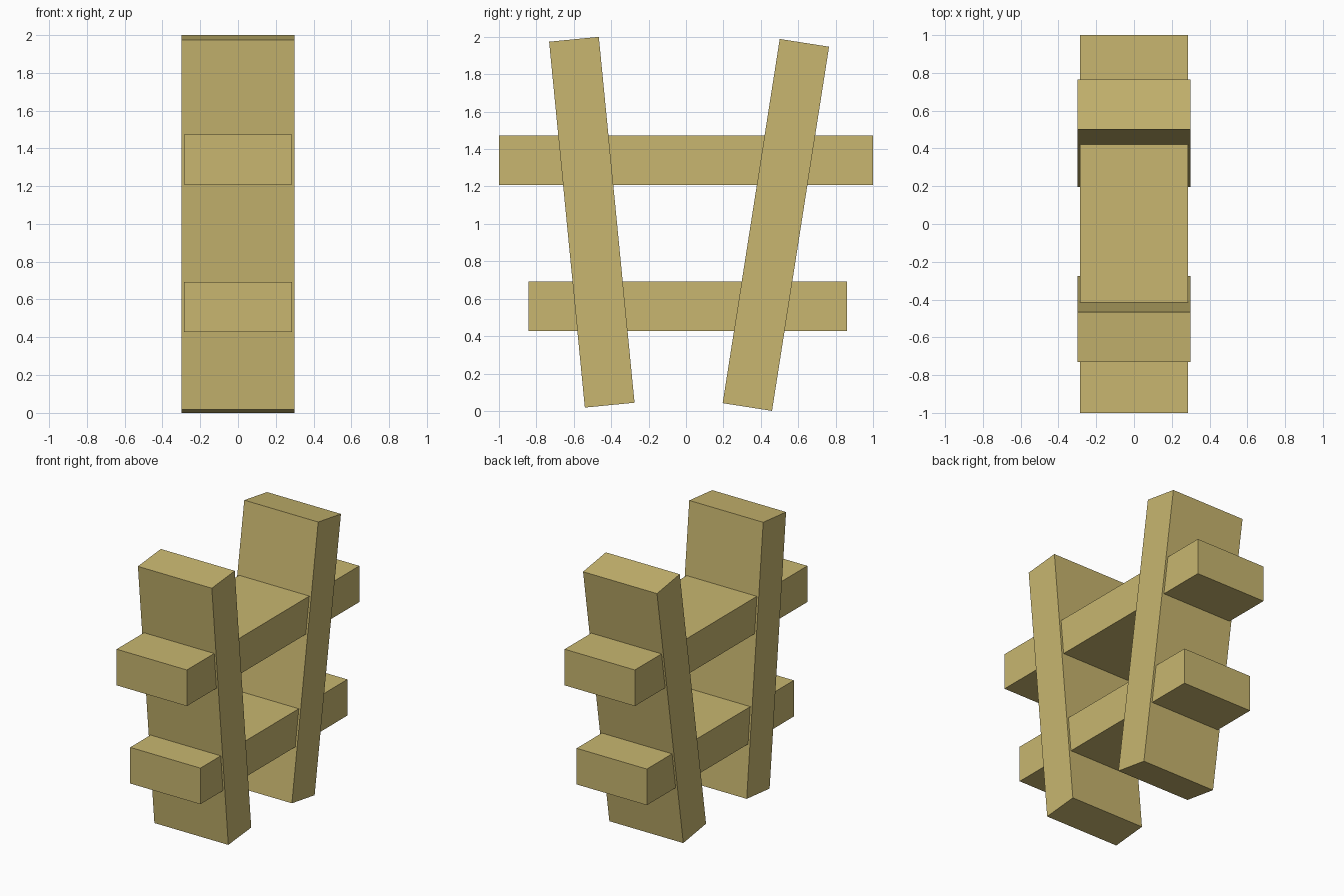
import bpy
import bmesh
from math import atan2
from mathutils import Matrix, Vector

if "Cube" in bpy.data.objects:
    bpy.data.objects.remove(bpy.data.objects["Cube"])

wood = bpy.data.materials.new("wood")
wood.diffuse_color = (0.58, 0.47, 0.16, 1)
wood.use_nodes = True
wood.node_tree.nodes["Principled BSDF"].inputs["Base Color"].default_value = wood.diffuse_color


def plank(name, start, end, width, thickness):
    """Square-ended plank running between two (y, z) points, centred on x = 0."""
    a, b = Vector((0, *start)), Vector((0, *end))
    d = b - a
    bm = bmesh.new()
    bmesh.ops.create_cube(bm, size=1, matrix=Matrix.Diagonal((width, thickness, d.length, 1)))
    mesh = bpy.data.meshes.new(name)
    bm.to_mesh(mesh)
    bm.free()
    mesh.materials.append(wood)
    obj = bpy.data.objects.new(name, mesh)
    obj.location = (a + b) / 2
    obj.rotation_euler.x = atan2(-d.y, d.z)
    bpy.context.collection.objects.link(obj)


# Leaning uprights
plank("front_upright", (-0.408, 0.031), (-0.599, 1.987), 0.6, 0.267)
plank("back_upright", (0.328, 0.021), (0.633, 1.968), 0.6, 0.267)

# Horizontal rails passing through the uprights
plank("upper_rail", (-1.0, 1.34), (1.0, 1.34), 0.57, 0.265)
plank("lower_rail", (-0.843, 0.56), (0.861, 0.56), 0.57, 0.265)
